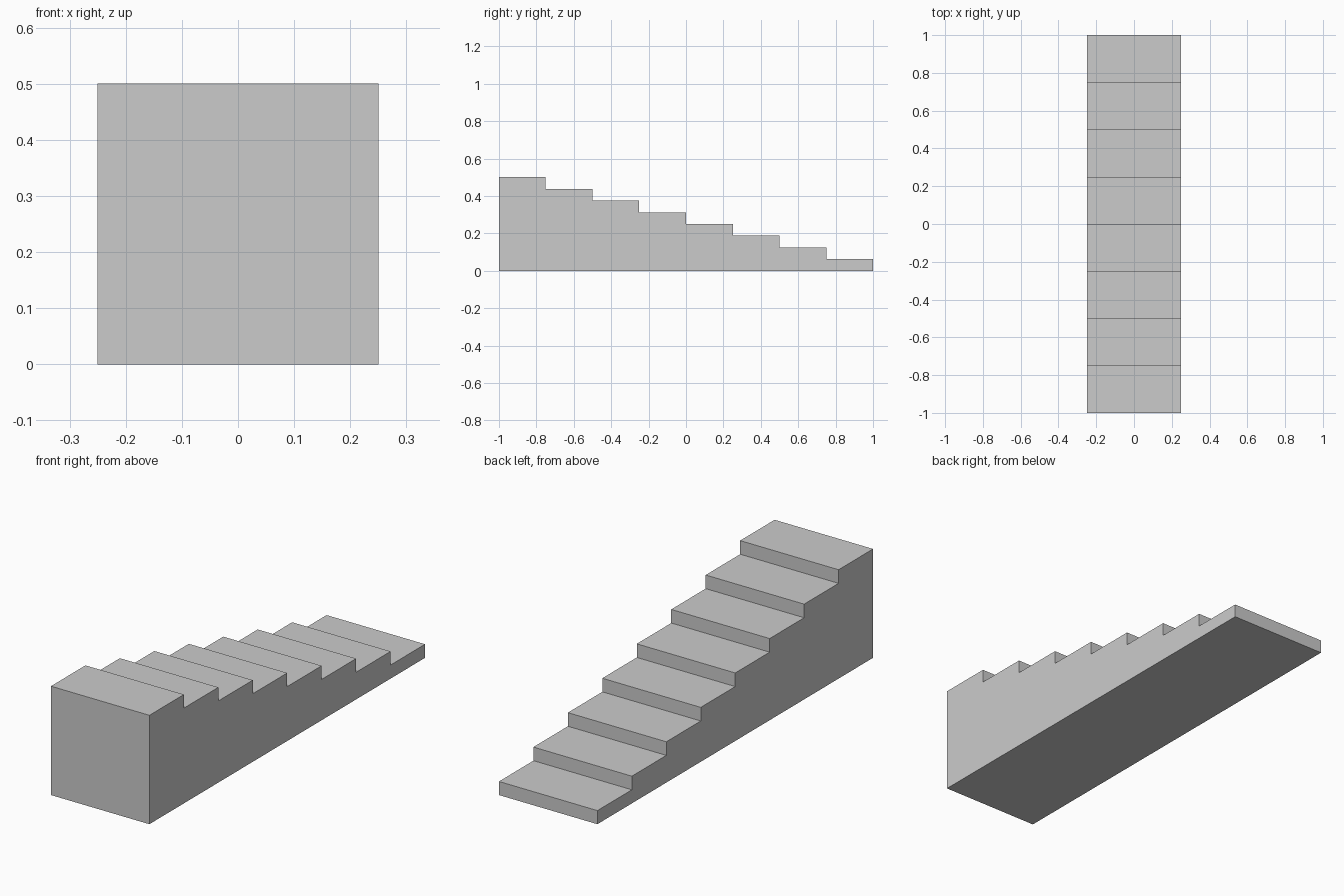
import bpy
import bmesh

cube = bpy.data.objects.get("Cube")
if cube:
    bpy.data.objects.remove(cube, do_unlink=True)

STEPS, LENGTH, HEIGHT, WIDTH = 8, 2.0, 0.5, 0.5
TREAD, RISER = LENGTH / STEPS, HEIGHT / STEPS

# Plain grey material
grey = bpy.data.materials.new("grey")
grey.use_nodes = True
colour = (0.6, 0.6, 0.6, 1)
grey.diffuse_color = colour
grey.node_tree.nodes["Principled BSDF"].inputs["Base Color"].default_value = colour

# Stepped side profile (y, z), descending from front to back
profile = [(-LENGTH / 2, 0)]
for i in range(STEPS):
    y, z = -LENGTH / 2 + i * TREAD, HEIGHT - i * RISER
    profile += [(y, z), (y + TREAD, z)]
profile.append((LENGTH / 2, 0))

# Solid staircase: extrude the profile across the width
bm = bmesh.new()
side = bm.faces.new([bm.verts.new((-WIDTH / 2, y, z)) for y, z in profile])
extruded = bmesh.ops.extrude_face_region(bm, geom=[side], use_keep_orig=True)
moved = [v for v in extruded["geom"] if isinstance(v, bmesh.types.BMVert)]
bmesh.ops.translate(bm, verts=moved, vec=(WIDTH, 0, 0))
bmesh.ops.recalc_face_normals(bm, faces=bm.faces)

mesh = bpy.data.meshes.new("staircase")
bm.to_mesh(mesh)
bm.free()
mesh.materials.append(grey)
staircase = bpy.data.objects.new("staircase", mesh)
bpy.context.collection.objects.link(staircase)
